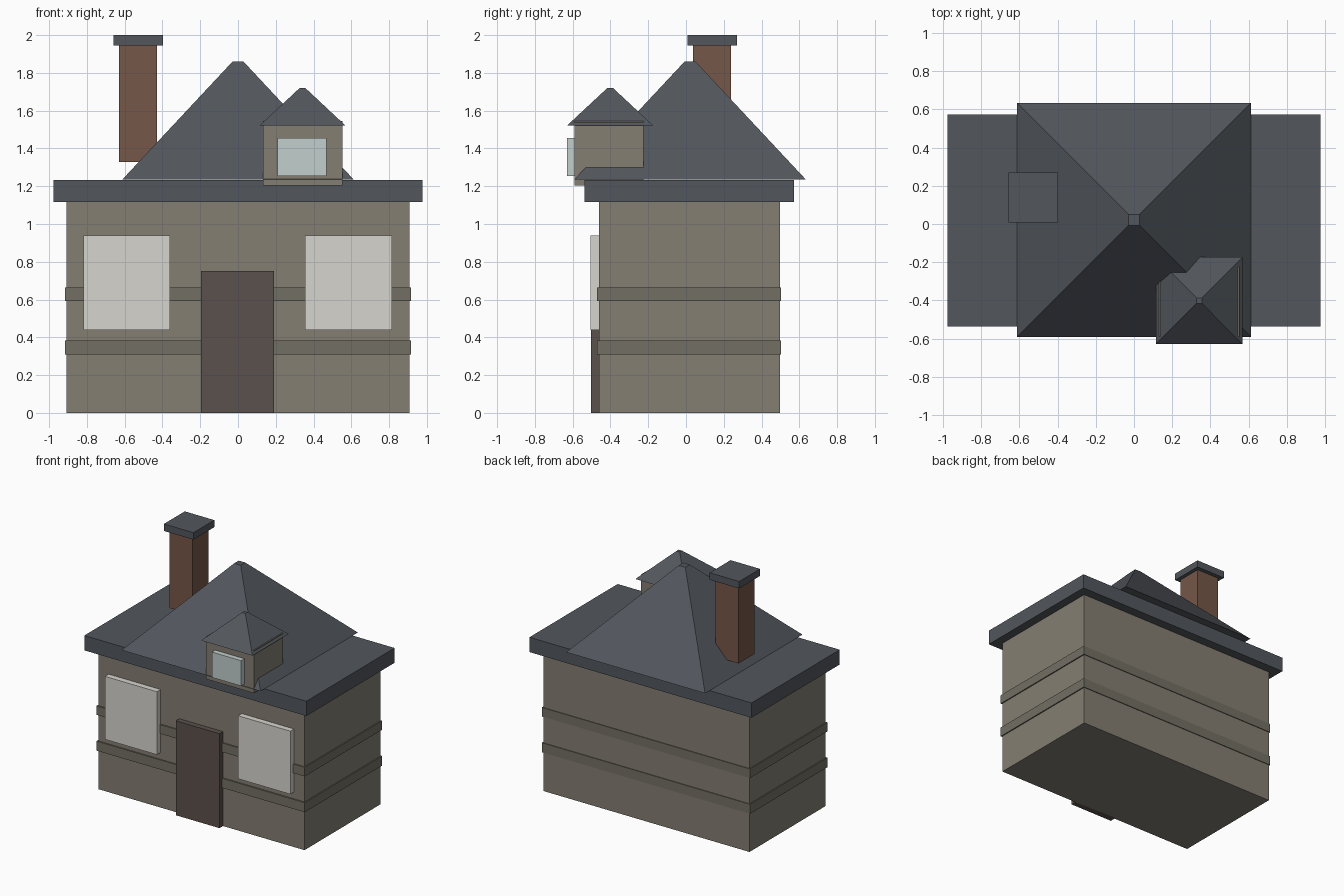
import bpy
import bmesh

if "Cube" in bpy.data.objects:
    bpy.data.objects.remove(bpy.data.objects["Cube"])


def material(name, rgb):
    m = bpy.data.materials.new(name)
    m.diffuse_color = (*rgb, 1)
    m.use_nodes = True
    m.node_tree.nodes["Principled BSDF"].inputs["Base Color"].default_value = m.diffuse_color
    return m


STONE = material("stone", (0.23, 0.21, 0.17))
TRIM = material("trim_stone", (0.17, 0.16, 0.125))
SLATE = material("slate", (0.085, 0.095, 0.11))
BRICK = material("brick", (0.18, 0.095, 0.065))
WOOD = material("wood", (0.105, 0.082, 0.072))
PANE = material("pane", (0.68, 0.66, 0.62))
GLASS = material("glass", (0.54, 0.62, 0.61))


def block(name, x, y, z, mat, top=None):
    """Box from (min, max) ranges; top = half width of a tapered top."""
    cx, cy = sum(x) / 2, sum(y) / 2
    bm = bmesh.new()
    bmesh.ops.create_cube(bm, size=1)
    for v in bm.verts:
        sx, sy = v.co.x * 2, v.co.y * 2
        upper = v.co.z > 0
        hx, hy = (x[1] - x[0]) / 2, (y[1] - y[0]) / 2
        if upper and top is not None:
            hx = hy = top
        v.co = (cx + sx * hx, cy + sy * hy, z[1] if upper else z[0])
    me = bpy.data.meshes.new(name)
    bm.to_mesh(me)
    bm.free()
    me.materials.append(mat)
    ob = bpy.data.objects.new(name, me)
    bpy.context.collection.objects.link(ob)
    return ob


# Main walls and the two bands around them
block("walls", (-0.908, 0.908), (-0.46, 0.498), (0, 1.13), STONE)
for name, z in (("lower_band", (0.308, 0.384)), ("upper_band", (0.593, 0.665))):
    block(name, (-0.917, 0.917), (-0.47, 0.504), z, TRIM)

# Flat eaves slab and hipped roof
block("eaves_slab", (-0.978, 0.978), (-0.537, 0.573), (1.116, 1.234), SLATE)
block("main_roof", (-0.612, 0.612), (-0.591, 0.634), (1.236, 1.86), SLATE, top=0.029)

# Door and front windows
block("door", (-0.195, 0.19), (-0.504, -0.44), (0, 0.752), WOOD)
for name, x in (("left_window", (-0.818, -0.36)), ("right_window", (0.355, 0.815))):
    block(name, x, (-0.506, -0.44), (0.438, 0.94), PANE)

# Dormer
block("dormer_walls", (0.132, 0.552), (-0.589, -0.225), (1.204, 1.544), STONE)
block("dormer_window", (0.21, 0.468), (-0.63, -0.57), (1.254, 1.456), GLASS)
block("dormer_roof", (0.115, 0.568), (-0.629, -0.174), (1.522, 1.72), SLATE, top=0.015)

# Chimney
block("chimney_stack", (-0.63, -0.428), (0.038, 0.237), (1.327, 1.95), BRICK)
block("chimney_cap", (-0.658, -0.398), (0.008, 0.27), (1.944, 2.0), SLATE)
